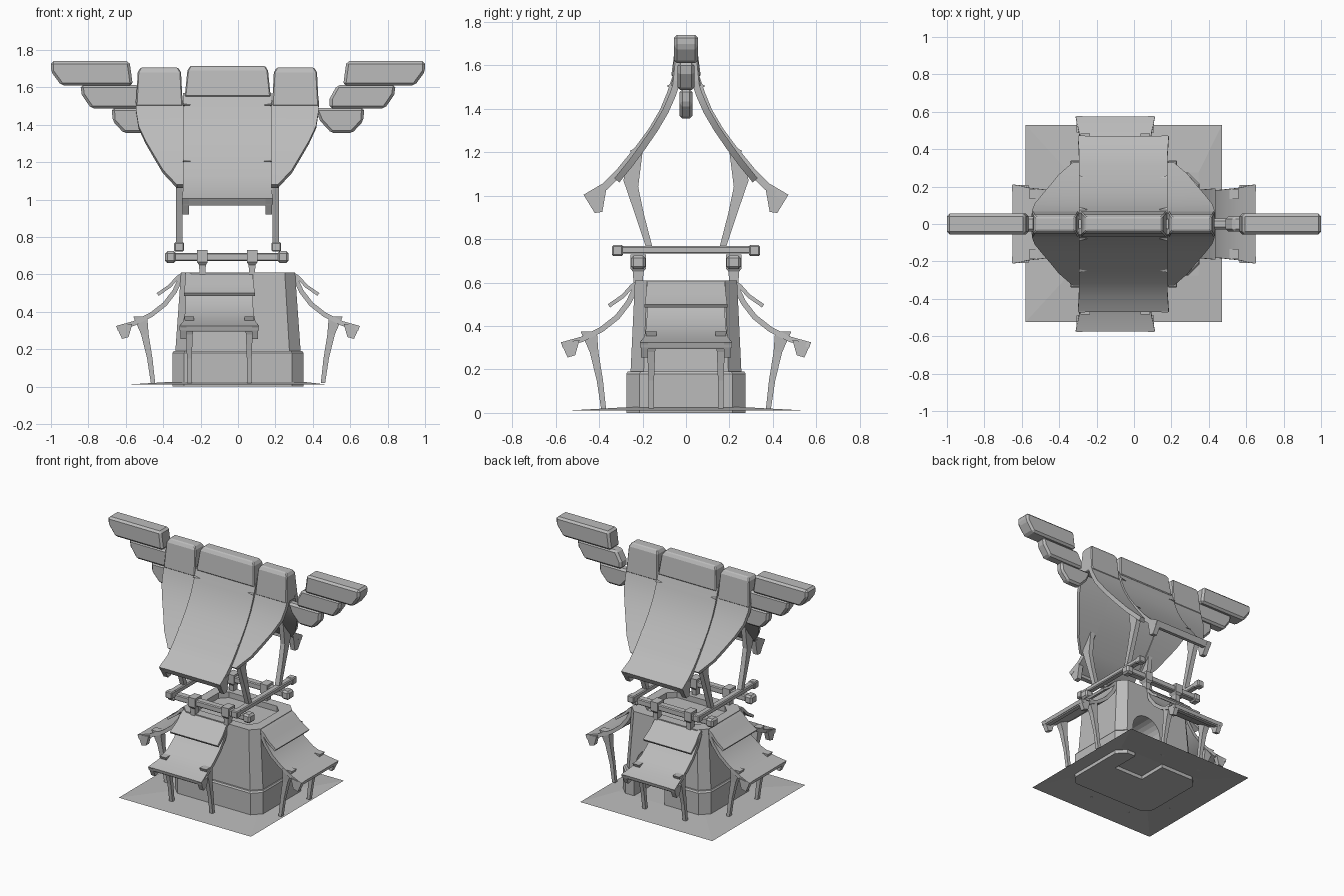
import bpy, bmesh, math
from mathutils import Matrix, Vector

if "Cube" in bpy.data.objects:
    bpy.data.objects.remove(bpy.data.objects["Cube"])

grey = bpy.data.materials.new("plain grey")
grey.use_nodes = True
COL = (0.5, 0.5, 0.5, 1)
grey.diffuse_color = COL
grey.node_tree.nodes["Principled BSDF"].inputs["Base Color"].default_value = COL


def finish(name, bm, place=None, bevel=0, smooth=True):
    bmesh.ops.recalc_face_normals(bm, faces=bm.faces)
    mesh = bpy.data.meshes.new(name)
    bm.to_mesh(mesh)
    bm.free()
    ob = bpy.data.objects.new(name, mesh)
    bpy.context.collection.objects.link(ob)
    mesh.materials.append(grey)
    if place:
        ob.matrix_world = place
    if bevel:
        mod = ob.modifiers.new("bevel", "BEVEL")
        mod.width, mod.segments = bevel, 1
    if smooth:
        bpy.ops.object.select_all(action="DESELECT")
        ob.select_set(True)
        bpy.context.view_layer.objects.active = ob
        bpy.ops.object.shade_smooth_by_angle(angle=math.radians(25))
    return ob


def loft(name, rings, place=None, bevel=0, smooth=True, cap_start=True):
    """Skin a row of equal-length rings and cap the ends."""
    bm = bmesh.new()
    rows = [[bm.verts.new(p) for p in ring] for ring in rings]
    n = len(rows[0])
    for a, b in zip(rows, rows[1:]):
        for i in range(n):
            j = (i + 1) % n
            bm.faces.new((a[i], a[j], b[j], b[i]))
    if cap_start:
        bm.faces.new(rows[0])
    bm.faces.new(rows[-1])
    return finish(name, bm, place, bevel, smooth)


def rect(x0, x1, y0, y1, z):
    return [(x0, y0, z), (x1, y0, z), (x1, y1, z), (x0, y1, z)]


def box(name, x0, x1, y0, y1, z0, z1, bevel=0.006):
    return loft(name, [rect(x0, x1, y0, y1, z0), rect(x0, x1, y0, y1, z1)],
                bevel=bevel, smooth=False)


def slab(name, outline, x0, x1, place=None, bevel=0):
    """Extrude an (outward, height) outline sideways; outward is local -y."""
    return loft(name, [[(x, -u, z) for u, z in outline] for x in (x0, x1)],
                place, bevel, False)


def sheet(name, path, spans, thick, place):
    """Curved roof sheet following an (outward, height) path."""
    rings = []
    for i, (u, z) in enumerate(path):
        a, b = path[max(i - 1, 0)], path[min(i + 1, len(path) - 1)]
        t = Vector((b[0] - a[0], b[1] - a[1])).normalized()
        lu, lz = u + t.y * thick, z - t.x * thick
        lo, hi = spans[i]
        rings.append([(lo, -u, z), (hi, -u, z), (hi, -lu, lz), (lo, -lu, lz)])
    return loft(name, rings, place)


def turned(angle, x, y):
    return Matrix.Translation((x, y, 0)) @ Matrix.Rotation(math.radians(angle), 4, "Z")


def octagon(hx, hy, c, z):
    return [(hx, c - hy, z), (hx, hy - c, z), (hx - c, hy, z), (c - hx, hy, z),
            (-hx, hy - c, z), (-hx, c - hy, z), (c - hx, -hy, z), (hx - c, -hy, z)]


# Ground sheet, rising slightly toward the tower
loft("ground_sheet", [rect(-.58, .47, -.525, .53, .012), rect(-.35, .345, -.275, .275, .026)],
     cap_start=False, smooth=False)

# Tower body with plinth, recessed top and an arched doorway at the back
body = loft("tower_body", [octagon(.35, .275, .06, 0), octagon(.35, .275, .06, .18),
                           octagon(.343, .268, .06, .19), octagon(.335, .255, .06, .19),
                           octagon(.305, .235, .055, .61), octagon(.24, .17, .05, .61),
                           octagon(.24, .17, .05, .57)], smooth=False)
arch = [(.22, -.1), (-.02, -.1)]
arch += [(.1 - .12 * math.cos(math.pi * k / 12), .25 + .12 * math.sin(math.pi * k / 12))
         for k in range(13)]
door = loft("door_cutter", [[(x, y, z) for x, z in arch] for y in (.06, .5)], smooth=False)
door.hide_render = True
door.hide_viewport = True
cut = body.modifiers.new("doorway", "BOOLEAN")
cut.object, cut.operation, cut.solver = door, "DIFFERENCE", "EXACT"

# Four awnings, each with two layers, an eave, drops and legs
lower = [(.005, .59), (.04, .515), (.09, .45), (.16, .395), (.25, .35), (.34, .325)]
lower_w = [.18, .18, .18, .183, .193, .212]
upper = [(-.01, .61), (.02, .59), (.06, .545), (.125, .5)]
for side, angle, x, y in (("front", 0, -.1, -.235), ("back", 180, -.1, .235),
                          ("left", 90, .31, 0), ("right", -90, -.31, 0)):
    at = turned(angle, x, y)
    sheet(side + "_awning_lower", lower, [(-w, w) for w in lower_w], .025, at)
    sheet(side + "_awning_upper", upper, [(-w, w) for w in (.18, .18, .184, .19)], .018, at)
    slab(side + "_awning_eave", [(.34, .325), (.325, .295), (.29, .3), (.29, .335)],
         -.2, .2, at)
    for s in (-1, 1):
        slab(side + "_awning_drop", [(.342, .325), (.31, .255), (.275, .265), (.255, .335)],
             s * .175, s * .208, at)
        legs = [(.02, .133, .156, .013), (.15, .147, .176, .013),
                (.28, .168, .208, .018), (.375, .175, .25, .026)]
        loft(side + "_awning_leg",
             [rect(s * .16 - w, s * .16 + w, -b, -a, z) for z, a, b, w in legs], at,
             smooth=False)

# Beam frame above the tower
for s in (-1, 1):
    box("cross_beam", -.37, .25, s * .22 - .026, s * .22 + .026, .672, .715)
    for x in (-.36, .24):
        box("cross_beam_end", x - .03, x + .03, s * .22 - .034, s * .22 + .034, .662, .724, .012)
    for x in (-.19, .075):
        loft("beam_bracket", [rect(x - .016, x + .016, s * .22 - .022, s * .22 + .022, .6),
                              rect(x - .018, x + .018, s * .22 - .024, s * .22 + .024, .65),
                              rect(x - .028, x + .028, s * .22 - .036, s * .22 + .036, .665),
                              rect(x - .028, x + .028, s * .22 - .036, s * .22 + .036, .73)],
             smooth=False)
for x in (-.315, .205):
    box("long_beam", x - .022, x + .022, -.32, .32, .733, .768)
    for s in (-1, 1):
        box("long_beam_end", x - .026, x + .026, s * .315 - .025, s * .315 + .025, .722, .772)

# Main roof: centre sheet, tapering wings, eave and struts on both slopes
slope = [(.055, 1.57), (.085, 1.48), (.12, 1.395), (.17, 1.31), (.225, 1.235),
         (.315, 1.125), (.385, 1.055), (.47, 1.005)]
wing = [(.055, 1.53), (.075, 1.47), (.108, 1.395), (.155, 1.315), (.21, 1.235),
        (.265, 1.16), (.33, 1.08)]
wing_out = [.49, .487, .475, .437, .39, .345, .27]
strut = [(.155, .765), (.185, .765), (.24, .93), (.288, 1.07), (.27, 1.15),
         (.2, 1.2), (.22, 1.04), (.195, .92)]
for side, angle in (("front", 0), ("back", 180)):
    at = turned(angle, -.057, 0)
    sheet(side + "_roof", slope, [(-.237, .237)] * 7 + [(-.243, .243)], .035, at)
    slab(side + "_roof_eave", [(.47, 1.005), (.45, .968), (.42, .972), (.42, 1.02)],
         -.235, .235, at)
    for s in (-1, 1):
        sheet(side + "_roof_wing", wing, [(s * .225, s * w) for w in wing_out], .03, at)
        slab(side + "_roof_drop", [(.472, 1.005), (.42, .92), (.385, .925), (.365, 1.04)],
             s * .205, s * .24, at)
        slab(side + "_roof_strut", strut, s * .258 - .017, s * .258 + .017, at)
        # Small wedge pegs along the seam
        for u, z in ((.075, 1.505), (.245, 1.205)):
            loft("seam_peg", [[(s * .237, -u + .02, z - .018), (s * .237, -u + .02, z + .018),
                               (s * .237, -u - .015, z)],
                              [(s * .19, -u + .02, z - .004), (s * .19, -u + .02, z + .004),
                               (s * .19, -u - .003, z)]], at, smooth=False)


# Ridge blocks
def ridge(name, x0, x1, z0, z1, slant):
    rows = [(0, .068, z0), (slant * .8, .05, z1 - .025), (slant + .012, .035, z1)]
    loft(name, [rect(x0 + d, x1 - d, -h, h, z) for d, h, z in rows], bevel=.006, smooth=False)


ridge("centre_ridge", -.285, .175, 1.55, 1.715, .018)
ridge("left_ridge", .182, .432, 1.5, 1.705, .012)
ridge("right_ridge", -.546, -.295, 1.5, 1.705, .012)

# Stepped horns on both ends
tiers = [("upper_horn", [(.58, 1.74), (1, 1.74), (1, 1.685), (.945, 1.61), (.562, 1.61)], .055),
         ("middle_horn", [(.53, 1.612), (.843, 1.612), (.835, 1.56), (.785, 1.487),
                          (.49, 1.487), (.49, 1.54)], .04),
         ("lower_horn", [(.41, 1.49), (.675, 1.49), (.67, 1.42), (.61, 1.355),
                         (.5, 1.355), (.44, 1.42)], .03)]
for name, outline, h in tiers:
    for label, s in (("left_", 1), ("right_", -1)):
        loft(label + name, [[(s * x, y, z) for x, z in outline] for y in (-h, h)],
             bevel=.014, smooth=False)
